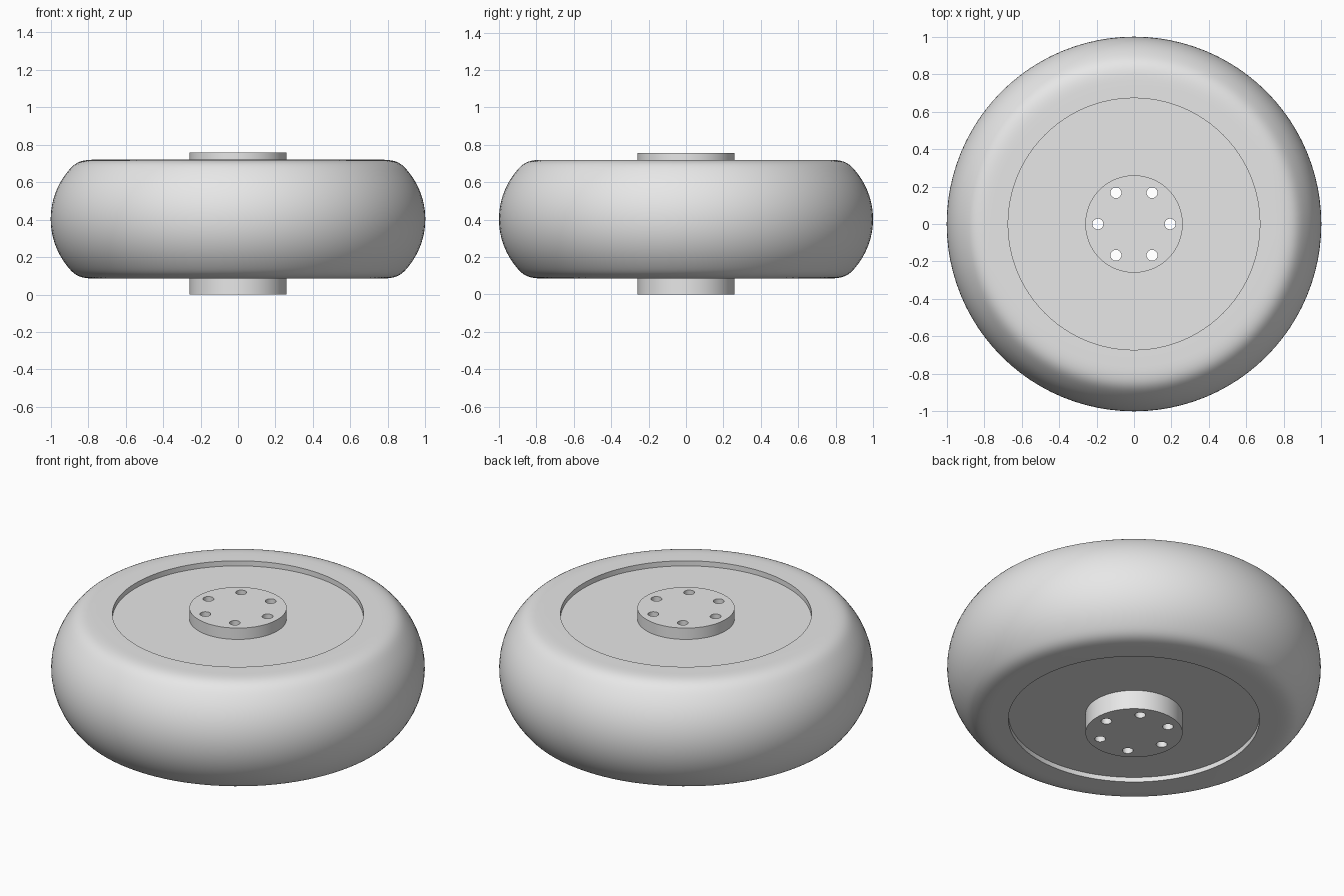
import bpy, bmesh, math
from mathutils import Vector, geometry

if "Cube" in bpy.data.objects:
    bpy.data.objects.remove(bpy.data.objects["Cube"], do_unlink=True)

SEGMENTS = 96
MID_Z, HALF = 0.4025, 0.3175      # tyre mid-plane and half width
RIM_R = 0.672                     # inner radius of the tyre
HUB_R, HOLE_RING, HOLE_R = 0.26, 0.193, 0.029

grey = bpy.data.materials.new("light_grey")
grey.use_nodes = True
grey.diffuse_color = (0.8, 0.8, 0.8, 1)
grey.node_tree.nodes["Principled BSDF"].inputs["Base Color"].default_value = (0.8, 0.8, 0.8, 1)


def make_object(name, bm):
    bmesh.ops.recalc_face_normals(bm, faces=bm.faces)
    mesh = bpy.data.meshes.new(name)
    bm.to_mesh(mesh)
    bm.free()
    mesh.materials.append(grey)
    obj = bpy.data.objects.new(name, mesh)
    bpy.context.collection.objects.link(obj)
    return obj


def lathe(name, profile, closed):
    """Turn a (radius, height) profile around z; an open one is capped flat."""
    bm = bmesh.new()
    rings = []
    for r, z in profile:
        rings.append([bm.verts.new((r * math.cos(a), r * math.sin(a), z))
                      for a in (math.tau * i / SEGMENTS for i in range(SEGMENTS))])
    pairs = list(zip(rings, rings[1:]))
    if closed:
        pairs.append((rings[-1], rings[0]))
    else:
        bm.faces.new(rings[0])
        bm.faces.new(rings[-1])
    for low, high in pairs:
        for i in range(SEGMENTS):
            j = (i + 1) % SEGMENTS
            bm.faces.new((low[i], low[j], high[j], high[i]))
    return make_object(name, bm)


def smooth(obj):
    bpy.ops.object.select_all(action='DESELECT')
    obj.select_set(True)
    bpy.context.view_layer.objects.active = obj
    bpy.ops.object.shade_smooth_by_angle(angle=math.radians(30))


# Tyre: bulging tread arc, rounded shoulder, flat side wall, mirrored about the mid-plane
tread = [(0.6 + 0.4 * math.cos(a), 0.4 * math.sin(a))
         for a in (math.asin(0.6) * i / 10 for i in range(10))]
shoulder = geometry.interpolate_bezier(Vector((0.92, 0.24)), Vector((0.875, 0.30)),
                                       Vector((0.85, HALF)), Vector((0.76, HALF)), 11)
upper = tread + [(p.x, p.y) for p in shoulder] + [(RIM_R, HALF)]
lower = [(r, -z) for r, z in reversed(upper[1:])]
tyre = lathe("tyre", [(r, MID_Z + z) for r, z in lower + upper], True)
smooth(tyre)

# Wheel disc with the hub standing out on both sides
wheel = lathe("wheel_disc_and_hub", [
    (HUB_R, 0.0), (HUB_R, 0.113), (RIM_R + 0.01, 0.113),
    (RIM_R + 0.01, 0.69), (HUB_R, 0.69), (HUB_R, 0.757)], False)

# Six bolt holes drilled right through the hub
bm = bmesh.new()
for i in range(6):
    a = math.tau * i / 6
    hole = bmesh.ops.create_cone(bm, cap_ends=True, segments=32, radius1=HOLE_R,
                                 radius2=HOLE_R, depth=1.2)
    bmesh.ops.translate(bm, verts=hole["verts"],
                        vec=(HOLE_RING * math.cos(a), HOLE_RING * math.sin(a), MID_Z))
cutter = make_object("bolt_hole_cutter", bm)
cutter.hide_render = True

drill = wheel.modifiers.new("bolt_holes", 'BOOLEAN')
drill.operation = 'DIFFERENCE'
drill.solver = 'EXACT'
drill.object = cutter
bpy.context.view_layer.objects.active = wheel
bpy.ops.object.modifier_apply(modifier=drill.name)
bpy.data.objects.remove(cutter, do_unlink=True)
smooth(wheel)
